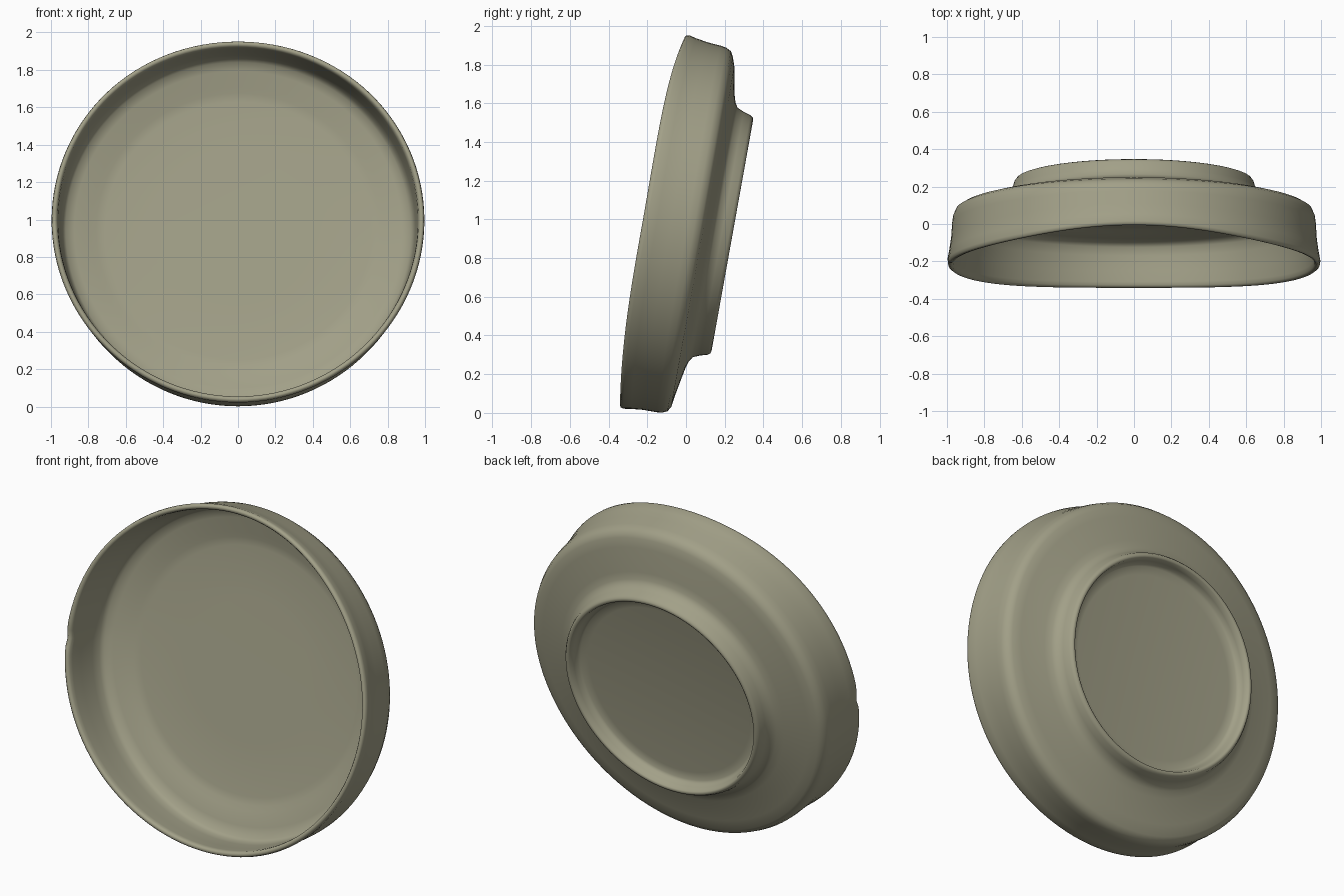
import bpy, bmesh, math
from mathutils import Vector

if "Cube" in bpy.data.objects:
    bpy.data.objects.remove(bpy.data.objects["Cube"])

SEGMENTS = 128
TILT = math.radians(10.2)
CENTRE = Vector((0, -0.17, 0.99))

# Half cross-section (radius, depth towards the back), from inside centre to back centre
profile = [
    (0, 0.282), (0.4, 0.282), (0.70, 0.28), (0.745, 0.274), (0.775, 0.262), (0.86, 0.247),
    (0.905, 0.236), (0.922, 0.215), (0.931, 0.17), (0.94, 0.09), (0.945, 0.03),     # floor, inner wall
    (0.948, 0.012), (0.956, 0.002), (0.967, 0.0), (0.976, 0.006), (0.979, 0.02),    # rounded rim
    (0.970, 0.06), (0.960, 0.12), (0.955, 0.19), (0.950, 0.22), (0.936, 0.247),     # outer wall
    (0.910, 0.262), (0.86, 0.272), (0.72, 0.298), (0.68, 0.310), (0.655, 0.326),    # underside
    (0.640, 0.36), (0.629, 0.398), (0.619, 0.412), (0.607, 0.416), (0.597, 0.410),  # foot ring
    (0.588, 0.38), (0.580, 0.354), (0.566, 0.343), (0.52, 0.338), (0, 0.335),       # recess
]


def place(p):
    """Warp the hand-made rim and wall, then tilt the dish so that it leans back."""
    u, depth = p.y, p.z
    r = math.hypot(p.x, p.y)
    if r > 0.9:
        c = abs(u) / r
        fade = max(0.0, 1 - depth / 0.25)
        if u < 0:                                # heel of the wall sags outwards
            u -= 0.017 * c ** 2 * (1 - fade)
        else:                                    # upper wall is a little shallower
            depth -= 0.007 * c
        depth -= 0.053 * (1 - c ** (5 if u > 0 else 3)) * fade
        if p.x < 0:                              # small nick on the left rim
            depth += 0.018 * math.exp(-(u / 0.04) ** 2) * fade
    ct, st = math.cos(TILT), math.sin(TILT)
    return CENTRE + Vector((p.x * 1.018, ct * depth + st * u, ct * u - st * depth))


# Lathe the dish
bm = bmesh.new()
verts = [bm.verts.new((r, 0, d)) for r, d in profile]
edges = [bm.edges.new(pair) for pair in zip(verts, verts[1:])]
bmesh.ops.spin(bm, geom=verts + edges, cent=(0, 0, 0), axis=(0, 0, 1),
               angle=math.tau, steps=SEGMENTS, use_duplicate=False)
bmesh.ops.remove_doubles(bm, verts=bm.verts, dist=0.0005)
for v in bm.verts:
    v.co = place(v.co)
bmesh.ops.recalc_face_normals(bm, faces=bm.faces)
for f in bm.faces:
    f.smooth = True

mesh = bpy.data.meshes.new("dish")
bm.to_mesh(mesh)
bm.free()

# Single olive grey clay colour
clay = bpy.data.materials.new("olive_grey_clay")
clay.diffuse_color = (0.36, 0.35, 0.245, 1)
clay.use_nodes = True
clay.node_tree.nodes["Principled BSDF"].inputs["Base Color"].default_value = clay.diffuse_color
mesh.materials.append(clay)

dish = bpy.data.objects.new("dish", mesh)
bpy.context.collection.objects.link(dish)
